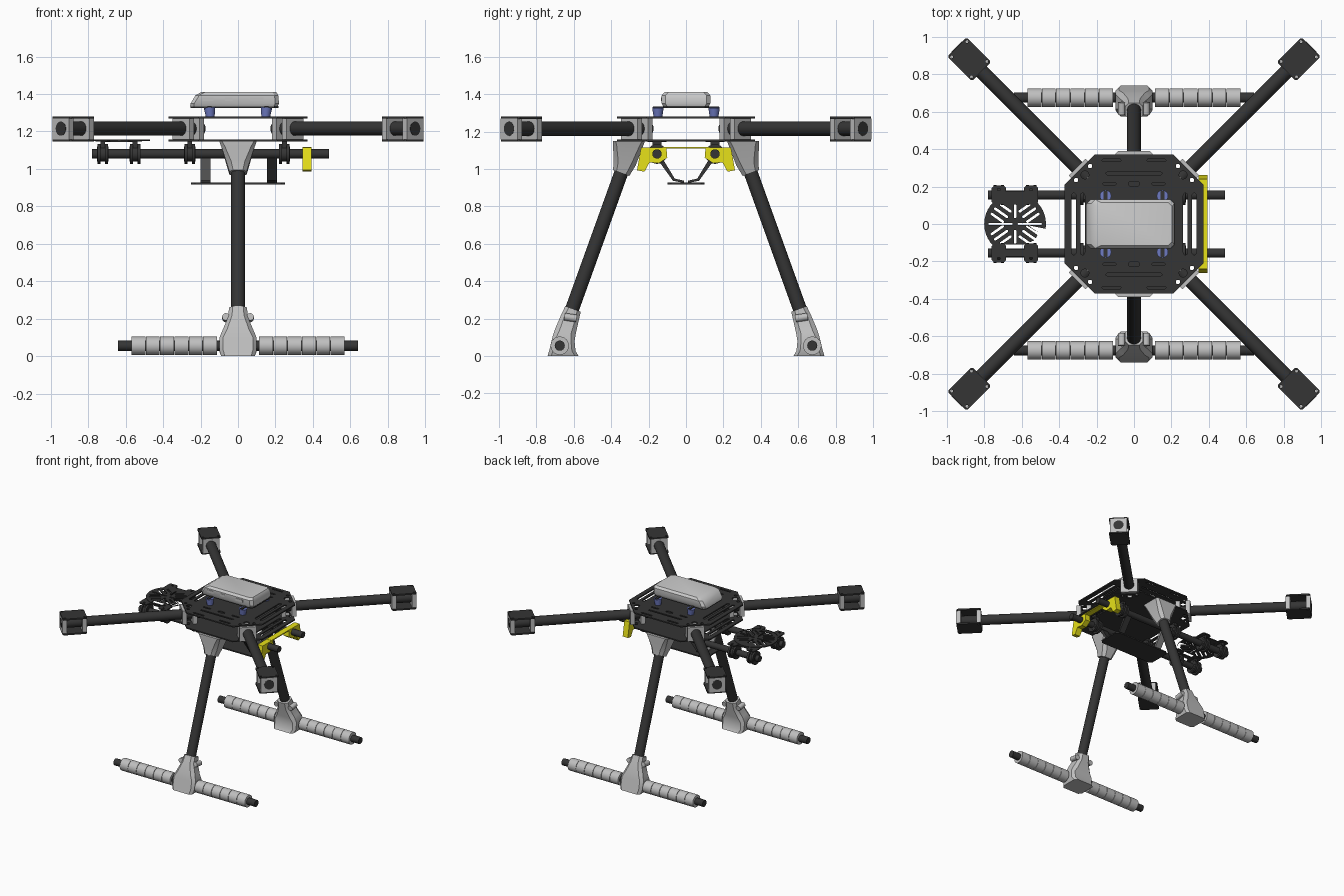
import bpy, bmesh, math
from mathutils import Vector, Matrix

if "Cube" in bpy.data.objects:
    bpy.data.objects.remove(bpy.data.objects["Cube"])


def material(name, r, g, b):
    m = bpy.data.materials.new(name)
    m.diffuse_color = (r, g, b, 1)
    m.use_nodes = True
    m.node_tree.nodes["Principled BSDF"].inputs["Base Color"].default_value = m.diffuse_color
    return m


DARK = material("carbon_black", 0.035, 0.035, 0.035)
GREY = material("light_grey", 0.52, 0.52, 0.52)
SHELL = material("pale_grey_shell", 0.6, 0.6, 0.6)
MID = material("mid_grey", 0.25, 0.25, 0.25)
YELLOW = material("yellow", 0.8, 0.75, 0.01)
BLUE = material("soft_blue", 0.16, 0.2, 0.55)


def finish(bm, name, mat):
    """Clean up, smooth by angle and make the object."""
    bmesh.ops.remove_doubles(bm, verts=bm.verts, dist=1e-5)
    bmesh.ops.recalc_face_normals(bm, faces=bm.faces)
    for f in bm.faces:
        f.smooth = True
    for e in bm.edges:
        e.smooth = e.is_manifold and e.calc_face_angle(0) < math.radians(32)
    me = bpy.data.meshes.new(name)
    bm.to_mesh(me)
    bm.free()
    me.materials.append(mat)
    ob = bpy.data.objects.new(name, me)
    bpy.context.collection.objects.link(ob)
    return ob


def tube(name, p0, p1, r, mat, r2=None, seg=24):
    p0, p1 = Vector(p0), Vector(p1)
    d = p1 - p0
    bm = bmesh.new()
    mx = Matrix.Translation((p0 + p1) / 2) @ d.to_track_quat('Z', 'Y').to_matrix().to_4x4()
    bmesh.ops.create_cone(bm, cap_ends=True, segments=seg, radius1=r, radius2=r if r2 is None else r2,
                          depth=d.length, matrix=mx)
    return finish(bm, name, mat)


def box(name, c, size, mat, rot=0.0):
    bm = bmesh.new()
    mx = Matrix.Translation(c) @ Matrix.Rotation(rot, 4, 'Z') @ Matrix.Diagonal((*size, 1))
    bmesh.ops.create_cube(bm, size=1, matrix=mx)
    return finish(bm, name, mat)


def loft(name, sections, mat, side=-1):
    """Chamfered rectangles (centre, half x, half y, tilt, chamfer) skinned together."""
    bm = bmesh.new()
    rings = []
    for c, hx, hy, tilt, ch in sections:
        rot = Matrix.Rotation(math.radians(tilt), 3, 'X')
        ring = []
        for x, y in octagon(hx, hy, ch):
            p = rot @ Vector((x, y, 0)) + Vector(c)
            ring.append(bm.verts.new((p.x, -side * p.y, p.z)))
        rings.append(ring)
    for a, b in zip(rings, rings[1:]):
        for i in range(8):
            bm.faces.new((a[i], a[(i + 1) % 8], b[(i + 1) % 8], b[i]))
    bm.faces.new(rings[0])
    bm.faces.new(rings[-1])
    return finish(bm, name, mat)


def extrude_yz(name, pts, x0, x1, mat, side=-1):
    """Side profile in y, z extruded along x."""
    bm = bmesh.new()
    f = bm.faces.new([bm.verts.new((x0, -side * y, z)) for y, z in pts])
    ext = bmesh.ops.extrude_face_region(bm, geom=[f])["geom"]
    bmesh.ops.translate(bm, vec=(x1 - x0, 0, 0), verts=[v for v in ext if isinstance(v, bmesh.types.BMVert)])
    return finish(bm, name, mat)


def octagon(hx, hy, ch):
    return [(hx, -hy + ch), (hx, hy - ch), (hx - ch, hy), (-hx + ch, hy),
            (-hx, hy - ch), (-hx, -hy + ch), (-hx + ch, -hy), (hx - ch, -hy)]


def circle(cx, cy, r, n=12):
    return [(cx + r * math.cos(2 * math.pi * i / n), cy + r * math.sin(2 * math.pi * i / n)) for i in range(n)]


def slot(cx, cy, length, w, ang=0):
    a, pts = math.radians(ang), []
    for end in (1, -1):
        for i in range(6):
            t = a - math.pi / 2 + math.pi * i / 5 + (0 if end > 0 else math.pi)
            off = end * (length - w) / 2
            pts.append((cx + off * math.cos(a) + w / 2 * math.cos(t), cy + off * math.sin(a) + w / 2 * math.sin(t)))
    return pts


def plate(name, outlines, z, mat, thick=0.01, at=(0, 0), rot=0.0):
    """Flat sheet from a filled 2D curve: first outline is the edge, the rest are holes."""
    cu = bpy.data.curves.new(name, 'CURVE')
    cu.dimensions, cu.fill_mode, cu.extrude = '2D', 'BOTH', thick / 2
    for pts in outlines:
        sp = cu.splines.new('POLY')
        sp.points.add(len(pts) - 1)
        for p, (x, y) in zip(sp.points, pts):
            p.co = (x, y, 0, 1)
        sp.use_cyclic_u = True
    tmp = bpy.data.objects.new(name + "_curve", cu)
    bpy.context.collection.objects.link(tmp)
    dg = bpy.context.evaluated_depsgraph_get()
    me = bpy.data.meshes.new_from_object(tmp.evaluated_get(dg))
    bm = bmesh.new()
    bm.from_mesh(me)
    bm.transform(Matrix.Translation((*at, z)) @ Matrix.Rotation(rot, 4, 'Z'))
    bpy.data.objects.remove(tmp)
    return finish(bm, name, mat)


SIGNS = (-1, 1)
QUADS = [(a, b) for a in SIGNS for b in SIGNS]

# Body plates with slots and holes
edge = octagon(0.37, 0.37, 0.16)
holes = [slot(s * x, 0, 0.33, 0.024, 90) for s in SIGNS for x in (0.275, 0.322)]
for a, b in QUADS:
    holes += [circle(a * 0.31, b * 0.235, 0.012), circle(a * 0.235, b * 0.31, 0.012), circle(a * 0.262, b * 0.262, 0.022)]
top_slots = []
for s in SIGNS:
    top_slots += [slot(0, s * 0.27, 0.3, 0.014), slot(0, s * 0.215, 0.06, 0.025)]
    top_slots += [slot(t * 0.13, s * 0.215, 0.07, 0.014) for t in SIGNS]
    top_slots += [slot(t * 0.12, s * 0.34, 0.1, 0.014) for t in SIGNS]
plate("top_plate", [edge] + holes + top_slots, 1.274, DARK)
plate("bottom_plate", [edge] + holes, 1.152, DARK)

# Arms, clamps and motor mounts
mount_holes = [circle(a * 0.075, b * 0.058, 0.008, 8) for a, b in QUADS]
for a, b in QUADS:
    ang = math.atan2(b, a)
    tube("arm_tube", (a * 0.2, b * 0.2, 1.215), (a * 0.947, b * 0.947, 1.215), 0.038, DARK)
    for c in (0.237, 0.292, 0.826, 0.934):
        box("arm_clamp", (a * c, b * c, 1.213), (0.034, 0.126, 0.114), GREY, ang)
    for z in (1.274, 1.152):
        plate("motor_mount_plate", [octagon(0.092, 0.073, 0.01)] + mount_holes, z, DARK, 0.012, (a * 0.88, b * 0.88), ang)

# Landing gear
for s in SIGNS:
    loft("leg_top_bracket", [((0, -0.305, 1.148), 0.1, 0.085, 0, 0.015), ((0, -0.31, 1.12), 0.09, 0.08, 0, 0.02),
                             ((0, -0.328, 1.03), 0.062, 0.06, -12, 0.025), ((0, -0.347, 0.978), 0.046, 0.046, -20, 0.02)], GREY, s)
    tube("leg_tube", (0, s * 0.303, 1.1), (0, s * 0.645, 0.15), 0.037, DARK)
    loft("foot_joint", [((0, -0.604, 0.252), 0.048, 0.044, -20, 0.02), ((0, -0.622, 0.2), 0.052, 0.05, -20, 0.02),
                        ((0, -0.645, 0.13), 0.083, 0.057, -14, 0.025), ((0, -0.655, 0.09), 0.1, 0.06, -10, 0.02),
                        ((0, -0.66, 0.03), 0.1, 0.07, -4, 0.02), ((0, -0.657, 0.0), 0.09, 0.083, 0, 0.02)], GREY, s)
    for t in SIGNS:
        tube("foot_bolt", (t * 0.065, s * 0.585, 0.2), (t * 0.065, s * 0.65, 0.21), 0.02, GREY, seg=12)
        for i in range(6):
            x = t * (0.149 + i * 0.0765)
            tube("skid_foam", (x - 0.0368, s * 0.675, 0.055), (x + 0.0368, s * 0.675, 0.055), 0.049, GREY)
    tube("skid_tube", (-0.64, s * 0.675, 0.055), (0.64, s * 0.675, 0.055), 0.027, DARK)

# Rails with rubber spools and hangers
for s in SIGNS:
    y = s * 0.155
    tube("rail", (-0.78, y, 1.08), (0.485, y, 1.08), 0.025, DARK)
    for x in (-0.722, -0.55, -0.258, 0.248):
        tube("rail_spool", (x - 0.03, y, 1.08), (x + 0.03, y, 1.08), 0.04, DARK)
        for t in SIGNS:
            tube("spool_flange", (x + t * 0.02 - 0.008, y, 1.08), (x + t * 0.02 + 0.008, y, 1.08), 0.053, DARK)
        box("spool_neck", (x, y, 1.13), (0.025, 0.05, 0.036), DARK)
    strip = [(-0.155, 1.055), (-0.07, 0.937), (-0.01, 0.925), (-0.01, 0.937), (-0.06, 0.948), (-0.125, 1.055)]
    extrude_yz("tray_hanger_left", strip, -0.2, -0.147, MID, s)
    extrude_yz("tray_hanger_right", strip, 0.155, 0.207, DARK, s)
    # Yellow end brackets
    extrude_yz("rail_end_bracket", [(-0.24, 1.115), (-0.105, 1.115), (-0.1, 1.06), (-0.145, 1.03), (-0.195, 1.035),
                                    (-0.222, 0.985), (-0.262, 0.993)], 0.345, 0.392, YELLOW, s)
box("yellow_cross_strip", (0.3685, 0, 1.113), (0.047, 0.25, 0.008), YELLOW)
plate("lower_tray", [octagon(0.25, 0.1, 0.02)], 0.922, DARK)

# Front accessory plate with slashed slots
vents = [slot(t * 0.078, 0, 0.13, 0.012) for t in SIGNS]
vents += [slot(0, s * 0.068, 0.075, 0.013, 90) for s in SIGNS]
for a, b in QUADS:
    for cx, cy, ln in ((0.095, 0.033, 0.085), (0.075, 0.06, 0.09), (0.05, 0.085, 0.075)):
        vents.append(slot(a * cx, b * cy, ln, 0.014, 35 * a * b))
plate("accessory_plate", [circle(0, 0, 0.165, 40)] + vents, 1.152, DARK, 0.008, (-0.635, 0))
for s in SIGNS:
    for x in (-0.722, -0.55):
        plate("accessory_tab", [octagon(0.038, 0.05, 0.012), circle(0, s * 0.028, 0.008, 8)], 1.149, DARK, 0.008, (x, s * 0.155))
    box("accessory_bridge", (-0.636, s * 0.155, 1.147), (0.17, 0.035, 0.007), DARK)

# Top equipment box on blue dampers
plate("equipment_base", [octagon(0.235, 0.122, 0.02)], 1.331, DARK, 0.01, (-0.02, 0))
for a, b in QUADS:
    tube("damper", (a * 0.148, b * 0.15, 1.277), (a * 0.152, b * 0.15, 1.328), 0.023, BLUE, 0.031, 16)
    box("damper_ear", (a * 0.152, b * 0.147, 1.331), (0.02, 0.06, 0.008), DARK)
loft("equipment_box", [((-0.022, 0, 1.334), 0.234, 0.122, 0, 0.02), ((-0.017, 0, 1.35), 0.236, 0.13, 0, 0.02),
                       ((-0.006, 0, 1.393), 0.221, 0.13, 0, 0.02), ((0.004, 0, 1.41), 0.2, 0.115, 0, 0.02)], SHELL)
for x, w in ((-0.16, 0.06), (-0.05, 0.04), (0.1, 0.07)):
    box("equipment_port", (x, -0.13, 1.372), (w, 0.006, 0.02), GREY)
